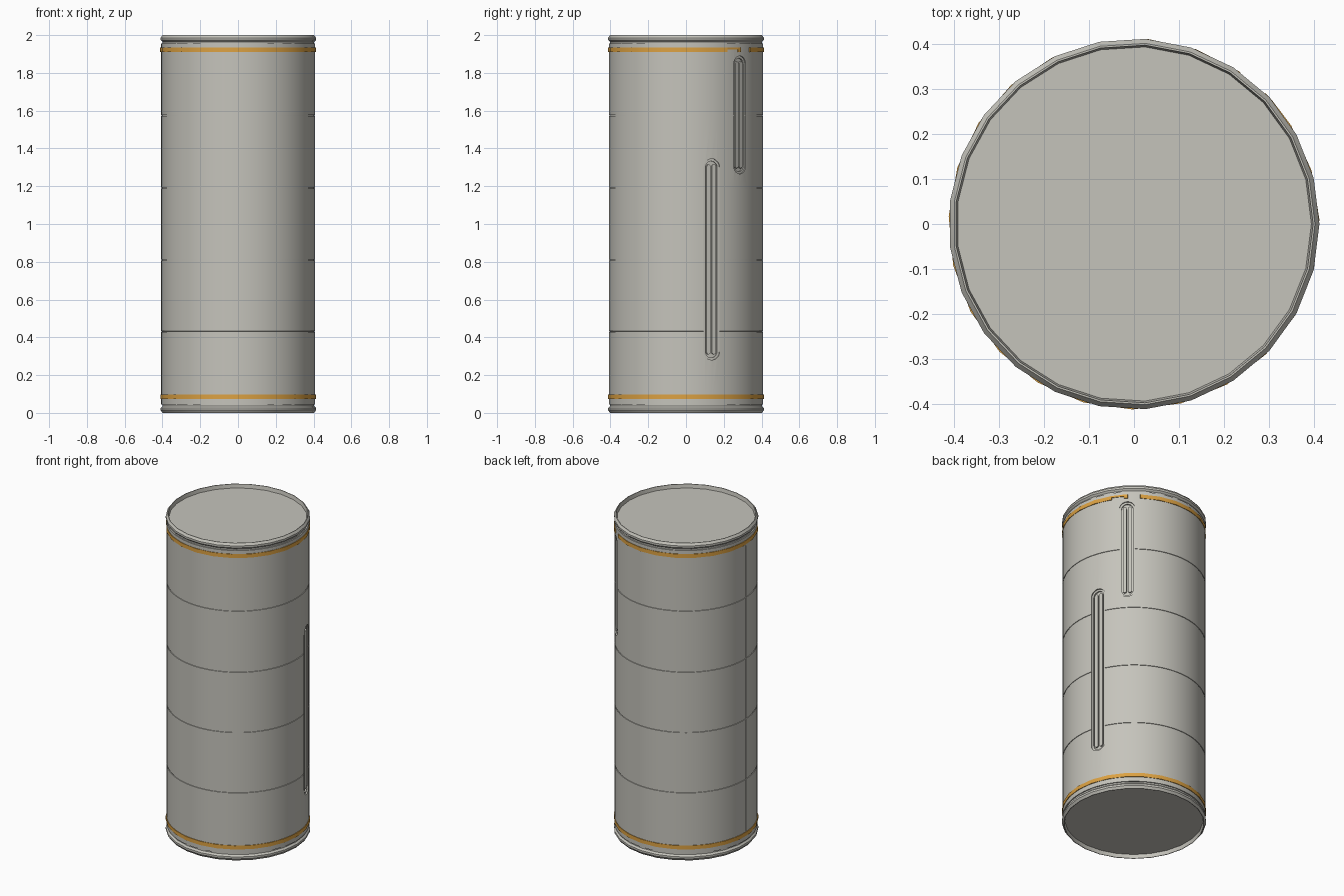
import bpy, bmesh, math
from mathutils import Matrix

cube = bpy.data.objects.get("Cube")
if cube:
    bpy.data.objects.remove(cube, do_unlink=True)


def material(name, rgb):
    m = bpy.data.materials.new(name)
    m.use_nodes = True
    m.diffuse_color = (*rgb, 1)
    m.node_tree.nodes["Principled BSDF"].inputs["Base Color"].default_value = (*rgb, 1)
    return m


GREY = material("warm light grey", (0.56, 0.55, 0.50))
GOLD = material("amber", (0.72, 0.36, 0.055))


def finish(name, bm, mat):
    bmesh.ops.recalc_face_normals(bm, faces=bm.faces)
    mesh = bpy.data.meshes.new(name)
    bm.to_mesh(mesh)
    bm.free()
    mesh.materials.append(mat)
    ob = bpy.data.objects.new(name, mesh)
    bpy.context.collection.objects.link(ob)
    return ob


def smooth(ob):
    bpy.ops.object.select_all(action='DESELECT')
    ob.select_set(True)
    bpy.context.view_layer.objects.active = ob
    bpy.ops.object.shade_smooth_by_angle(angle=math.radians(30))


def lathe(name, profile, sides, mat, start=0, end=360, loop=False):
    """Revolve (radius, height) points about z; loop closes the section."""
    bm = bmesh.new()
    full = end - start == 360
    rows = []
    for i in range(sides if full else sides + 1):
        a = math.radians(start + (end - start) * i / sides)
        rows.append([bm.verts.new((r * math.cos(a), r * math.sin(a), z)) for r, z in profile])
    n = len(profile)
    for i in range(sides):
        a, b = rows[i], rows[(i + 1) % len(rows)]
        for j in range(n if loop else n - 1):
            k = (j + 1) % n
            bm.faces.new((a[j], b[j], b[k], a[k]))
    if not loop:
        for j in (0, n - 1):
            bm.faces.new([row[j] for row in rows])
    elif not full:
        bm.faces.new(rows[0])
        bm.faces.new(rows[-1])
    return finish(name, bm, mat)


def capsule(name, angle, z0, z1, width, r_in, r_out, mat, shift=0):
    """Upright round-ended plate pointing outward at the given angle."""
    bm = bmesh.new()
    h, steps, outline = width / 2, 10, []
    for centre, first in ((z1 - h, 0), (z0 + h, math.pi)):
        for i in range(steps + 1):
            t = first + math.pi * i / steps
            outline.append((shift + h * math.cos(t), centre + h * math.sin(t)))
    inner = [bm.verts.new((r_in, u, z)) for u, z in outline]
    outer = [bm.verts.new((r_out, u, z)) for u, z in outline]
    bm.faces.new(inner)
    bm.faces.new(outer)
    for i in range(len(outline)):
        j = (i + 1) % len(outline)
        bm.faces.new((inner[i], inner[j], outer[j], outer[i]))
    bm.transform(Matrix.Rotation(math.radians(angle), 4, 'Z'))
    return finish(name, bm, mat)


def cut(target, cutter):
    mod = target.modifiers.new("cut", 'BOOLEAN')
    mod.operation, mod.solver, mod.object = 'DIFFERENCE', 'EXACT', cutter
    bpy.context.view_layer.objects.active = target
    bpy.ops.object.modifier_apply(modifier=mod.name)
    bpy.data.objects.remove(cutter, do_unlink=True)


# Body shell with four shallow seams around it
R = 0.4075
profile = [(R, 0.045)]
for z in (0.43, 0.81, 1.19, 1.575):
    profile += [(R, z - 0.003), (R - 0.003, z - 0.002), (R - 0.003, z + 0.002), (R, z + 0.003)]
profile.append((R, 1.955))
body = lathe("body", profile, 75, GREY)

# Upright seam on the side
cut(body, capsule("seam_cutter", 182, 0.1, 1.9, 0.004, R - 0.004, 0.45, GREY))

# Two stepped slots, each with a pair of long bars
for label, angle, z0, z1 in (("lower", 19.6, 0.28, 1.345), ("upper", 44.5, 1.265, 1.89)):
    cut(body, capsule("slot_cutter", angle, z0, z1, 0.09, 0.399, 0.45, GREY))
    cut(body, capsule("slot_cutter", angle, z0 + 0.012, z1 - 0.012, 0.066, 0.390, 0.45, GREY))
    for side, s in (("a", -0.015), ("b", 0.015)):
        capsule(f"{label}_slot_bar_{side}", angle, z0 + 0.03, z1 - 0.03, 0.022, 0.385, 0.400, GREY, s)
smooth(body)

# Matching end caps with a raised rim and a sunken lid
cap = [(0.395, 1.976), (0.399, 2.0), (0.403, 2.0), (0.413, 1.986),
       (0.413, 1.974), (0.403, 1.964), (0.403, 1.95)]
for label, flip in (("top_cap", False), ("bottom_cap", True)):
    pts = [(r, 2 - z) for r, z in cap] if flip else cap
    smooth(lathe(label, pts, 25, GREY))


# Amber bands near both ends; the upper one is interrupted above a slot
def band(name, z0, z1, sides, start=0, end=360):
    ring = [(0.400, z0), (0.413, z0), (0.413, z1), (0.400, z1)]
    smooth(lathe(name, ring, sides, GOLD, start, end, loop=True))


band("bottom_band", 0.073, 0.097, 25)
band("top_band", 1.91, 1.934, 22, 55, 392)
band("top_band_thin", 1.923, 1.934, 1, 32, 42)
band("top_band_tip", 1.91, 1.934, 1, 42, 45)
